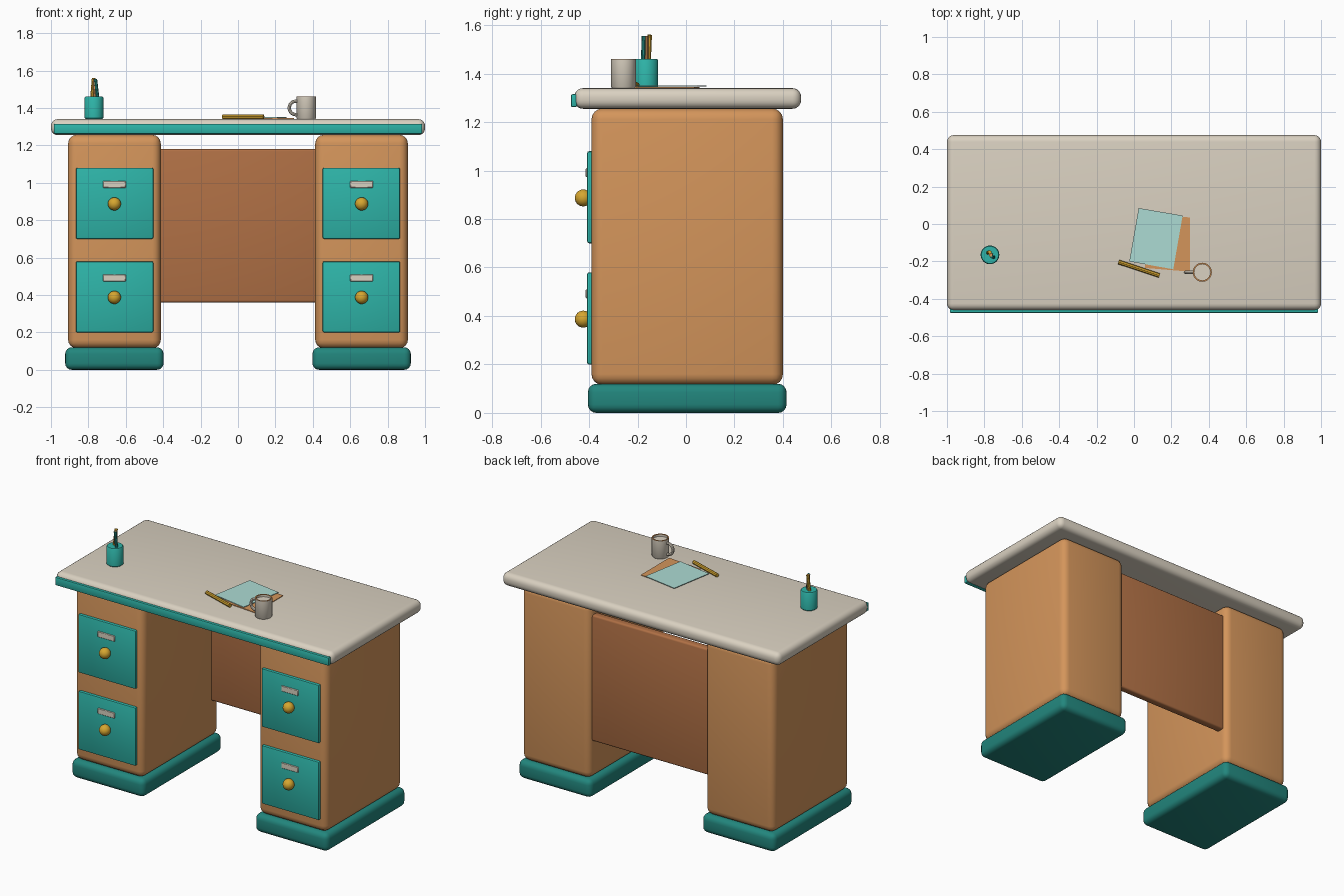
import bpy, math
from mathutils import Vector

if "Cube" in bpy.data.objects:
    bpy.data.objects.remove(bpy.data.objects["Cube"])


def material(name, r, g, b):
    def lin(c):
        c /= 255
        return c / 12.92 if c <= 0.04045 else ((c + 0.055) / 1.055) ** 2.4
    m = bpy.data.materials.new(name)
    m.diffuse_color = (lin(r), lin(g), lin(b), 1)
    m.use_nodes = True
    m.node_tree.nodes["Principled BSDF"].inputs["Base Color"].default_value = m.diffuse_color
    return m


CREAM = material("cream", 218, 209, 193)
WOOD = material("wood", 212, 149, 91)
DARK_WOOD = material("dark wood", 176, 112, 69)
TEAL = material("teal", 46, 180, 168)
DARK_TEAL = material("dark teal", 34, 134, 125)
GOLD = material("gold", 214, 166, 48)
PALE_BLUE = material("pale blue", 172, 219, 212)


def finish(name, mat):
    ob = bpy.context.object
    ob.name = name
    ob.data.materials.append(mat)
    bpy.ops.object.shade_smooth_by_angle(angle=math.radians(40))
    return ob


def box(name, mat, x, y, z, bevel=0.0, segments=4):
    """Box from (min, max) ranges, with rounded edges."""
    ranges = (x, y, z)
    bpy.ops.mesh.primitive_cube_add(size=1, location=[(a + b) / 2 for a, b in ranges])
    ob = bpy.context.object
    ob.scale = [b - a for a, b in ranges]
    bpy.ops.object.transform_apply(location=False, rotation=False, scale=True)
    if bevel:
        mod = ob.modifiers.new("Rounded", 'BEVEL')
        mod.width, mod.segments = bevel, segments
        bpy.ops.object.modifier_apply(modifier=mod.name)
    return finish(name, mat)


def rod(name, mat, start, end, radius, sides=12):
    """Cylinder between two points."""
    a, b = Vector(start), Vector(end)
    bpy.ops.mesh.primitive_cylinder_add(vertices=sides, radius=radius, depth=(b - a).length,
                                        location=(a + b) / 2)
    bpy.context.object.rotation_euler = (b - a).to_track_quat('Z', 'Y').to_euler()
    return finish(name, mat)


def sheet(name, mat, corners, z, thickness):
    """Thin plate from four plan corners, counter-clockwise."""
    verts = [(x, y, h) for h in (z, z + thickness) for x, y in corners]
    faces = [(3, 2, 1, 0), (4, 5, 6, 7)] + [(i, (i + 1) % 4, (i + 1) % 4 + 4, i + 4) for i in range(4)]
    me = bpy.data.meshes.new(name)
    me.from_pydata(verts, [], faces)
    me.materials.append(mat)
    bpy.context.collection.objects.link(bpy.data.objects.new(name, me))


def lathe(name, mat, profile, location, sides=32):
    """Surface of revolution from (radius, height) points."""
    verts = [(r * math.cos(2 * math.pi * i / sides), r * math.sin(2 * math.pi * i / sides), h)
             for r, h in profile for i in range(sides)]
    faces = [(k * sides + i, k * sides + (i + 1) % sides,
              (k + 1) * sides + (i + 1) % sides, (k + 1) * sides + i)
             for k in range(len(profile) - 1) for i in range(sides)]
    faces.append(tuple(reversed(range(sides))))
    faces.append(tuple(range((len(profile) - 1) * sides, len(profile) * sides)))
    me = bpy.data.meshes.new(name)
    me.from_pydata(verts, [], faces)
    ob = bpy.data.objects.new(name, me)
    ob.location = location
    bpy.context.collection.objects.link(ob)
    bpy.ops.object.select_all(action='DESELECT')
    bpy.context.view_layer.objects.active = ob
    ob.select_set(True)
    return finish(name, mat)


# Desktop with front trim
box("desktop", CREAM, (-1, 1), (-0.461, 0.475), (1.255, 1.34), 0.036, 5)
box("front_trim", TEAL, (-0.985, 0.985), (-0.475, -0.45), (1.262, 1.315), 0.006, 2)

# Back panel between the pedestals
box("back_panel", DARK_WOOD, (-0.43, 0.43), (0.317, 0.37), (0.36, 1.18), 0.012, 3)

# Pedestals, plinths and drawers, mirrored left and right
for side, s in (("left", -1), ("right", 1)):
    def span(a, b):
        return tuple(sorted((s * a, s * b)))
    box(side + "_pedestal", WOOD, span(0.413, 0.908), (-0.39, 0.40), (0.115, 1.256), 0.045)
    box(side + "_plinth", DARK_TEAL, span(0.398, 0.924), (-0.405, 0.415), (0, 0.12), 0.035)
    for level, z in (("lower", 0.20), ("upper", 0.70)):
        tag = f"{side}_{level}_"
        box(tag + "drawer", TEAL, span(0.453, 0.867), (-0.408, -0.37), (z, z + 0.38), 0.008, 2)
        box(tag + "label", CREAM, span(0.60, 0.722), (-0.414, -0.40), (z + 0.273, z + 0.31), 0.003, 1)
        bpy.ops.mesh.primitive_uv_sphere_add(segments=20, ring_count=12, radius=0.035,
                                             location=(s * 0.661, -0.424, z + 0.187))
        finish(tag + "knob", GOLD)

# Pencil cup and its pencils
lathe("pencil_cup", TEAL, [(0.044, 0), (0.05, 0.006), (0.05, 0.114), (0.046, 0.12)],
      (-0.77, -0.165, 1.34))
rod("cup_pencil_gold", GOLD, (-0.782, -0.155, 1.44), (-0.772, -0.15, 1.56), 0.010, 8)
rod("cup_pencil_wood", WOOD, (-0.762, -0.165, 1.44), (-0.766, -0.165, 1.555), 0.010, 8)
rod("cup_pencil_teal", DARK_TEAL, (-0.748, -0.178, 1.44), (-0.762, -0.174, 1.555), 0.009, 8)

# Mug with a hollow, a tan rim and a handle
MUG = (0.365, -0.258, 1.34)
lathe("mug", CREAM, [(0.047, 0), (0.051, 0.005), (0.051, 0.119), (0.044, 0.119), (0.044, 0.105)], MUG)
lathe("mug_rim", WOOD, [(0.043, 0.117), (0.051, 0.117), (0.051, 0.12), (0.043, 0.12), (0.043, 0.117)], MUG)
bpy.ops.mesh.primitive_torus_add(major_segments=24, minor_segments=8, major_radius=0.036,
                                 minor_radius=0.009, location=(0.31, -0.258, 1.40),
                                 rotation=(math.pi / 2, 0, 0))
finish("mug_handle", CREAM)

# Papers and loose pencil
sheet("lower_paper", WOOD, [(0.06, -0.235), (0.30, -0.255), (0.30, 0.035), (0.06, 0.055)], 1.341, 0.004)
sheet("upper_paper", PALE_BLUE, [(-0.025, -0.20), (0.21, -0.242), (0.26, 0.045), (0.025, 0.085)], 1.347, 0.004)
rod("loose_pencil", GOLD, (-0.083, -0.203, 1.353), (0.137, -0.276, 1.353), 0.012, 8)

# Remove the faces capping the open rim ring
rim = bpy.data.objects["mug_rim"].data
import bmesh
bm = bmesh.new()
bm.from_mesh(rim)
bmesh.ops.delete(bm, geom=[f for f in bm.faces if len(f.verts) > 4], context='FACES')
bm.to_mesh(rim)
bm.free()
